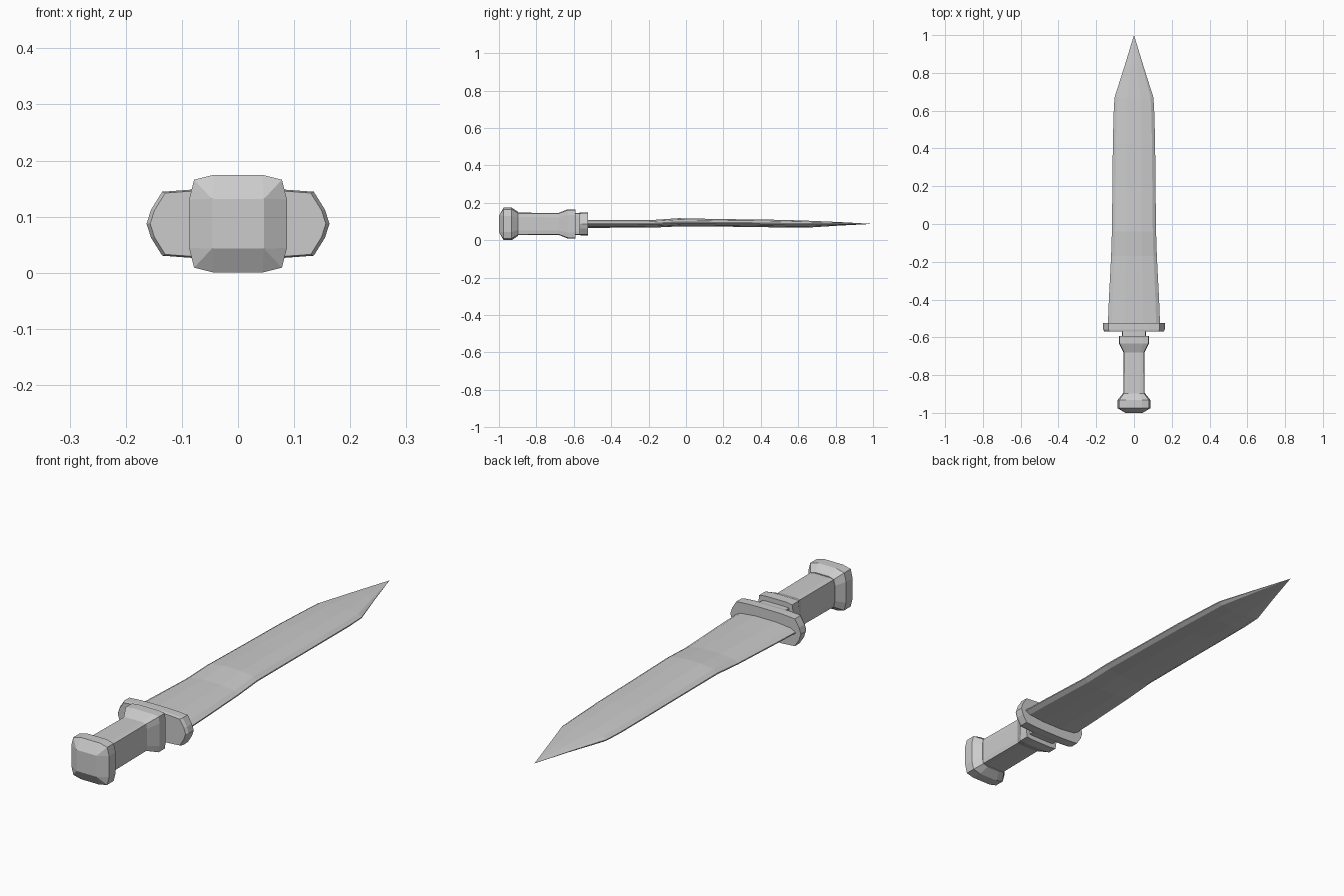
import bpy, bmesh

if "Cube" in bpy.data.objects:
    bpy.data.objects.remove(bpy.data.objects["Cube"])

ZC = 0.0875  # height of the dagger's centre line


def loft(name, rings):
    """Skin a list of closed rings of (x, y, z) points, capping both ends."""
    bm = bmesh.new()
    loops = [[bm.verts.new(p) for p in ring] for ring in rings]
    n = len(loops[0])
    for a, b in zip(loops, loops[1:]):
        for i in range(n):
            j = (i + 1) % n
            bm.faces.new((a[i], a[j], b[j], b[i]))
    bm.faces.new(loops[0])
    bm.faces.new(loops[-1])
    bmesh.ops.remove_doubles(bm, verts=bm.verts, dist=0.0004)
    bmesh.ops.recalc_face_normals(bm, faces=bm.faces)
    me = bpy.data.meshes.new(name)
    bm.to_mesh(me)
    bm.free()
    ob = bpy.data.objects.new(name, me)
    bpy.context.collection.objects.link(ob)
    return ob


def ring(quarter, y, z=ZC):
    """Mirror a quarter outline (side to top) into a full closed ring."""
    half = quarter + [(-x, h) for x, h in reversed(quarter)]
    full = half + [(-x, -h) for x, h in half]
    return [(x, y, z + h) for x, h in full]


def rounded(w, h, y, side=0.5, corner=0.9):
    """Twelve-sided soft rectangle ring."""
    return ring([(w, h * side), (w * corner, h * corner), (w * side, h)], y)


# pommel: domed front made of a flat square ringed by bevels
cap = ring([(0.046, 0.044)] * 3, -1.0)
loft("pommel", [cap,
                rounded(0.087, 0.087, -0.975),
                rounded(0.087, 0.087, -0.932),
                rounded(0.060, 0.064, -0.898)])

# grip flaring out towards the guard
loft("grip", [rounded(w, h, y, 0.6, 0.95) for y, w, h in (
    (-0.905, 0.057, 0.060), (-0.68, 0.055, 0.059),
    (-0.632, 0.080, 0.078), (-0.592, 0.080, 0.078))])

# neck between grip and guard
loft("neck", [rounded(0.063, 0.058, y, 0.7, 0.97) for y in (-0.595, -0.555)])

# cross guard plate with pointed ends
guard = [(0.163, 0.0), (0.155, 0.025), (0.135, 0.057), (0.08, 0.061), (0.03, 0.062)]
loft("guard", [ring([(x * s, h * s) for x, h in guard], y)
               for y, s in ((-0.57, 0.96), (-0.558, 1), (-0.525, 1))])

# blade stations: y, half width, bottom z, top z
stations = [
    (-0.53, 0.138, 0.066, 0.108), (-0.40, 0.133, 0.067, 0.108),
    (-0.17, 0.121, 0.068, 0.109), (-0.04, 0.117, 0.074, 0.118),
    (0.20, 0.114, 0.073, 0.113), (0.42, 0.112, 0.070, 0.111),
    (0.58, 0.108, 0.067, 0.107), (0.67, 0.103, 0.069, 0.104),
    (0.83, 0.052, 0.079, 0.097), (1.0, 0.0, 0.0875, 0.0875)]
rings = []
for y, w, lo, hi in stations:
    t = (hi - lo) / 2
    rings.append(ring([(w, t * 0.12), (w * 0.85, t * 0.65), (w * 0.35, t)], y, (lo + hi) / 2))
tip = rings.pop()[0]
rings.append([tip] * 12)


def loft_to_point(name, rings):
    """Loft, then close the last ring onto a single point."""
    ob = loft(name, rings[:-1])
    bm = bmesh.new()
    bm.from_mesh(ob.data)
    end = max(bm.faces, key=lambda f: f.calc_center_median().y if len(f.verts) > 4 else -9)
    bmesh.ops.poke(bm, faces=[end])
    apex = max(bm.verts, key=lambda v: (len(v.link_edges) > 6, v.co.y))
    apex.co = rings[-1][0]
    bm.to_mesh(ob.data)
    bm.free()


loft_to_point("blade", rings)
